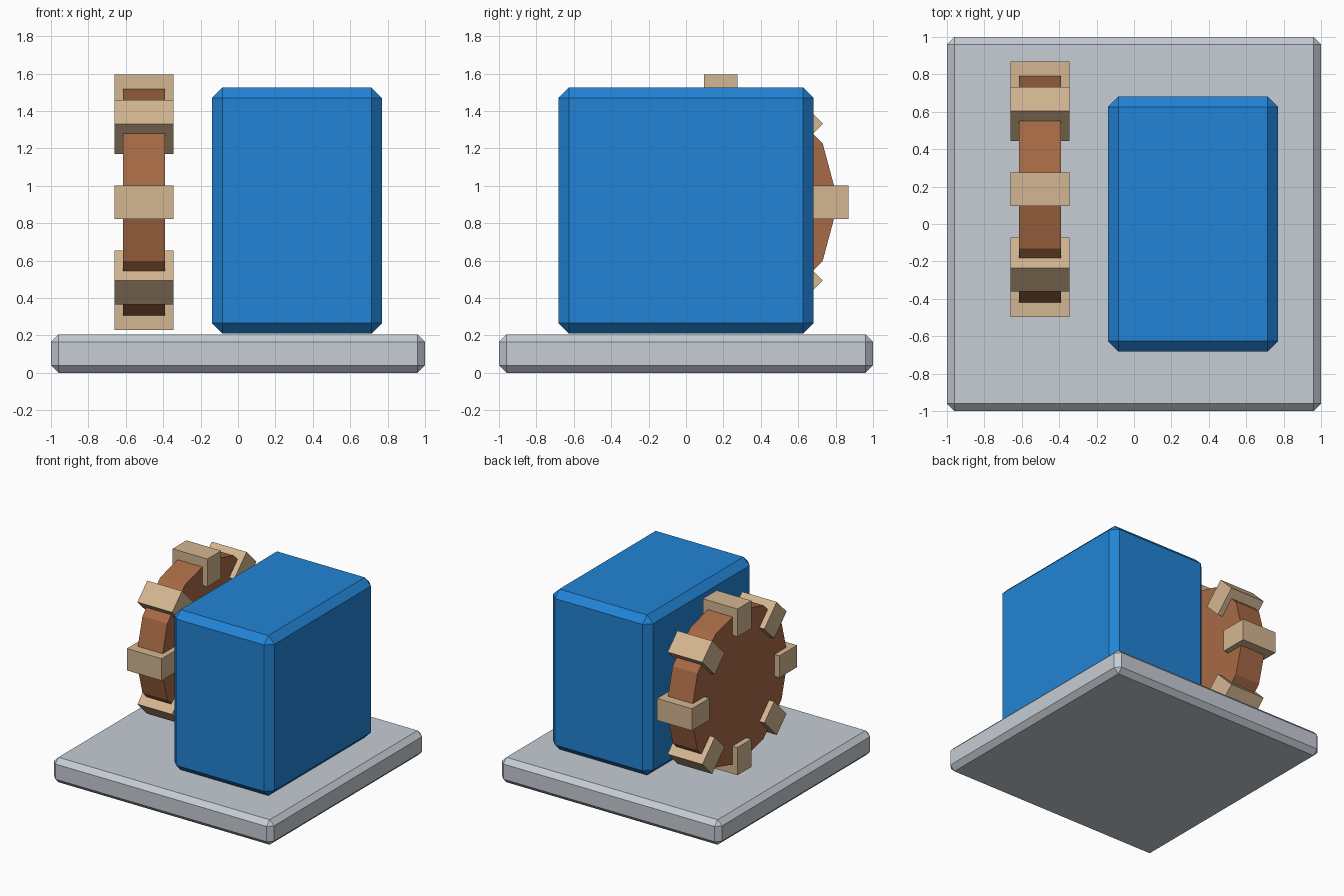
import bpy, bmesh, math
from mathutils import Matrix, Vector

if "Cube" in bpy.data.objects:
    bpy.data.objects.remove(bpy.data.objects["Cube"])


def material(name, rgb):
    # sRGB 0-255 to linear colour
    lin = [(c / 255 / 12.92) if c < 11 else ((c / 255 + 0.055) / 1.055) ** 2.4 for c in rgb]
    m = bpy.data.materials.new(name)
    m.diffuse_color = (*lin, 1)
    m.use_nodes = True
    m.node_tree.nodes["Principled BSDF"].inputs["Base Color"].default_value = m.diffuse_color
    return m


grey = material("light grey", (198, 205, 213))
blue = material("blue", (34, 132, 214))
brown = material("brown", (167, 106, 69))
tan = material("tan", (212, 182, 145))


def finish(bm, name, mat):
    bmesh.ops.recalc_face_normals(bm, faces=bm.faces)
    me = bpy.data.meshes.new(name)
    bm.to_mesh(me)
    bm.free()
    me.materials.append(mat)
    ob = bpy.data.objects.new(name, me)
    bpy.context.collection.objects.link(ob)
    return ob


def box(name, lo, hi, mat, bevel=0, spin=None):
    lo, hi = Vector(lo), Vector(hi)
    bm = bmesh.new()
    m = Matrix.Translation((lo + hi) / 2) @ Matrix.Diagonal((*(hi - lo), 1))
    bmesh.ops.create_cube(bm, size=1, matrix=m)
    if bevel:
        bmesh.ops.bevel(bm, geom=bm.edges[:], offset=bevel, segments=1, affect='EDGES')
    if spin:
        bm.transform(spin)
    return finish(bm, name, mat)


# Base slab and main block, both chamfered
box("base_plate", (-1, -1, 0), (1, 1, 0.205), grey, 0.04)
box("main_block", (-0.14, -0.682, 0.21), (0.77, 0.682, 1.525), blue, 0.056)

# Wheel: twelve-sided disc with its axis along x
centre = Matrix.Translation((-0.503, 0.185, 0.912))
bm = bmesh.new()
bmesh.ops.create_cone(bm, cap_ends=True, segments=12, radius1=0.63, radius2=0.63, depth=0.226,
                      matrix=centre @ Matrix.Rotation(math.pi / 2, 4, 'Y'))
finish(bm, "wheel_disc", brown)

# Eight teeth around the rim
for i in range(8):
    box(f"wheel_tooth_{i + 1}", (-0.158, -0.09, 0.455), (0.158, 0.09, 0.683), tan,
        spin=centre @ Matrix.Rotation(i * math.pi / 4, 4, 'X'))
